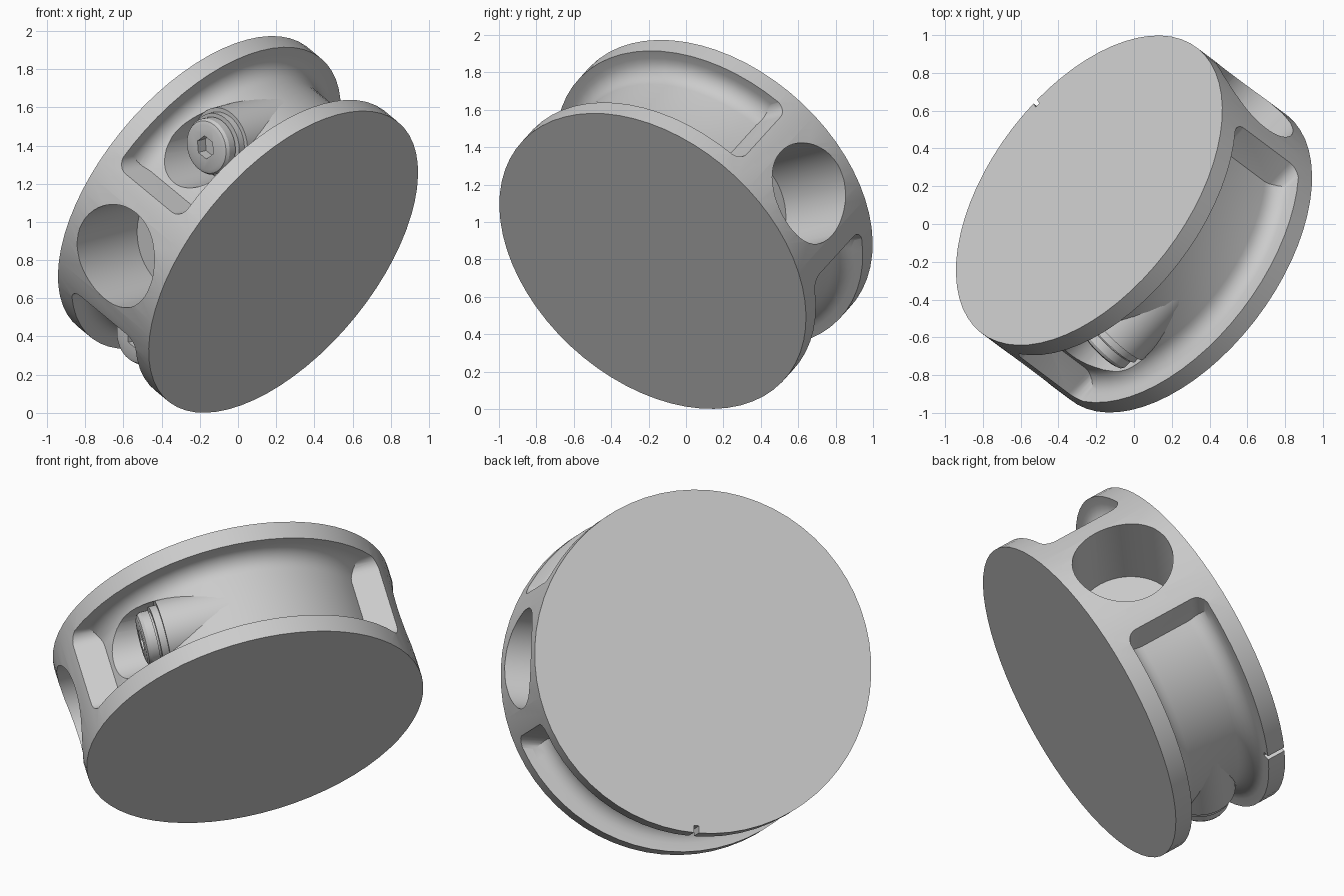
import bpy, bmesh, math
from mathutils import Matrix, Vector

if "Cube" in bpy.data.objects:
    bpy.data.objects.remove(bpy.data.objects["Cube"])

R, H = 0.947, 0.356        # disc radius and half thickness
RF, GW, FIL = 0.80, 0.25, 0.10   # groove floor radius, half width, fillet
END, SCREW = 0.393, 0.61   # groove end wall and screw axis offsets

# Tilted frame: X along the side holes, Y through the grooves, Z the disc axis
n = Vector((0.668, -0.501, -0.552)).normalized()
u = Vector((-n.y, n.x, 0)).normalized()
v = n.cross(u)
t = math.radians(12.5)
e1 = u * math.cos(t) + v * math.sin(t)
e2 = n.cross(e1)
FRAME = Matrix.Translation((0, 0, 0.987)) @ Matrix((e1, e2, n)).transposed().to_4x4()


def finish(bm, name):
    bmesh.ops.recalc_face_normals(bm, faces=bm.faces)
    me = bpy.data.meshes.new(name)
    bm.to_mesh(me)
    bm.free()
    ob = bpy.data.objects.new(name, me)
    bpy.context.collection.objects.link(ob)
    return ob


def lathe(name, prof, segs=64, loop=False, mat=Matrix()):
    """Revolve (radius, z) points about Z; loop closes the profile, otherwise cap it."""
    bm = bmesh.new()
    rings = [[bm.verts.new((r * math.cos(2 * math.pi * i / segs),
                            r * math.sin(2 * math.pi * i / segs), z))
              for i in range(segs)] for r, z in prof]
    for a, b in zip(rings, rings[1:] + (rings[:1] if loop else [])):
        for i in range(segs):
            j = (i + 1) % segs
            bm.faces.new((a[i], a[j], b[j], b[i]))
    if not loop:
        bm.faces.new(rings[0])
        bm.faces.new(rings[-1])
    bm.transform(mat)
    return finish(bm, name)


def along_x(name, r, x0, x1, y=0, segs=48):
    mat = Matrix.Translation((0, y, 0)) @ Matrix.Rotation(math.pi / 2, 4, 'Y')
    return lathe(name, [(r, x0), (r, x1)], segs, mat=mat)


def box(name, lo, hi):
    bm = bmesh.new()
    bmesh.ops.create_cube(bm, size=1)
    for w in bm.verts:
        w.co = [hi[k] if w.co[k] > 0 else lo[k] for k in range(3)]
    return bm, name


def boolean(ob, tool, op):
    m = ob.modifiers.new(op, 'BOOLEAN')
    m.operation, m.object, m.solver = op, tool, 'EXACT'
    bpy.context.view_layer.objects.active = ob
    bpy.ops.object.modifier_apply(modifier=m.name)
    bpy.data.objects.remove(tool)


# Disc body
parts = []
body = lathe("collar_body", [(R, -H), (R, H)])
parts.append(body)

# Filleted groove section
arc = [(RF + FIL - FIL * math.cos(a), GW - FIL + FIL * math.sin(a))
       for a in (math.radians(15 * k) for k in range(7))]
groove = [(1.15, -GW)] + [(r, -z) for r, z in reversed(arc)] + arc + [(1.15, GW)]

for s in (1, -1):
    # Groove pocket with rounded end walls
    ring = lathe("groove_cutter", groove, loop=True)
    bm, nm = box("groove_limit", (-1.3, min(s * END, s * 1.3), -GW - .002),
                 (1.3, max(s * END, s * 1.3), GW + .002))
    edges = [e for e in bm.edges if all(abs(w.co.y - s * END) < 1e-4 for w in e.verts)
             and abs(e.verts[0].co.x - e.verts[1].co.x) > 1]
    bmesh.ops.bevel(bm, geom=edges, offset=0.07, segments=6, profile=0.5, affect='EDGES')
    boolean(ring, finish(bm, nm), 'INTERSECT')
    boolean(body, ring, 'DIFFERENCE')
    # Screw head clearance
    boolean(body, along_x("clearance", 0.19, -1.2, -0.39, s * SCREW), 'DIFFERENCE')
    # Blind side hole
    boolean(body, along_x("side_hole", 0.275, *sorted((s * 0.48, s * 1.2))), 'DIFFERENCE')
    # Screw boss
    parts.append(along_x("screw_boss", 0.19, -0.40, 0.0, s * SCREW))
    # Screw head with collar ring and hex socket
    mat = Matrix.Translation((0, s * SCREW, 0)) @ Matrix.Rotation(math.pi / 2, 4, 'Y')
    screw = lathe("cap_screw", [(.12, -.52), (.14, -.512), (.15, -.495), (.15, -.45),
                                (.14, -.45), (.14, -.44), (.168, -.44), (.168, -.37)],
                  40, mat=mat)
    boolean(screw, along_x("hex_socket", 0.062, -0.6, -0.46, s * SCREW, 6), 'DIFFERENCE')
    parts.append(screw)

# Small slit in one rim
bm, nm = box("slit", (-.014, -1.2, -.5), (.014, -R + .04, -.2))
boolean(body, finish(bm, nm), 'DIFFERENCE')

# Tilt into place and shade
for ob in parts:
    ob.data.transform(FRAME)
    bpy.ops.object.select_all(action='DESELECT')
    ob.select_set(True)
    bpy.context.view_layer.objects.active = ob
    bpy.ops.object.shade_smooth_by_angle(angle=math.radians(30))
